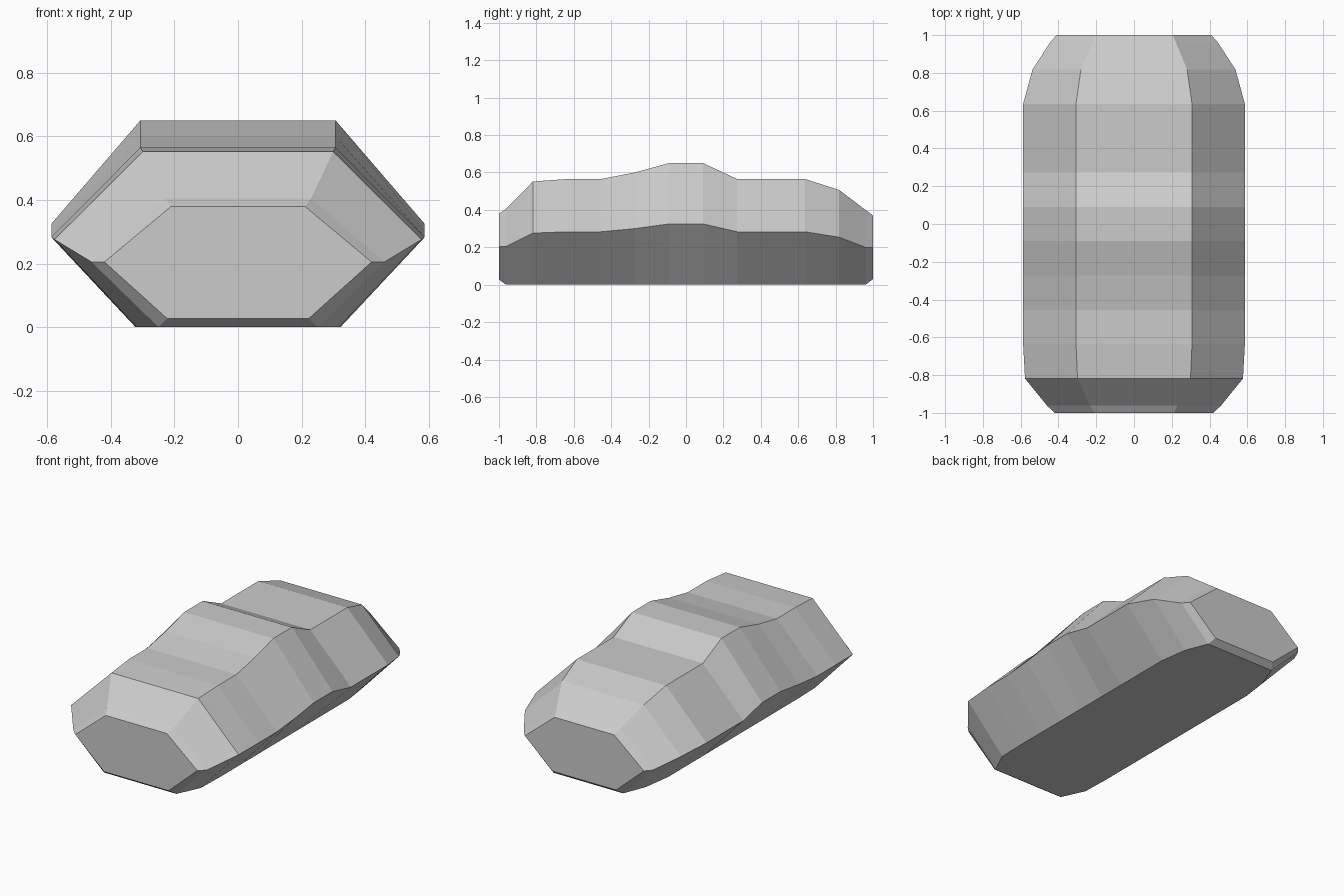
import bpy, bmesh

# Stations along the body: y, top z, middle z, bottom z, top / middle / bottom half width
FULL = (0.307, 0.587, 0.322)
stations = [
    (-1.00, 0.38, 0.205, 0.027, (0.21, 0.42, 0.222)),
    (-0.962, 0.405, 0.205, 0.0, (0.23, 0.46, 0.25)),
    (-0.818, 0.552, 0.276, 0.0, (0.299, 0.577, 0.317)),
    (-0.636, 0.565, 0.283, 0.0, FULL),
    (-0.455, 0.565, 0.283, 0.0, FULL),
    (-0.273, 0.60, 0.30, 0.0, FULL),
    (-0.091, 0.65, 0.325, 0.0, FULL),
    (0.091, 0.65, 0.325, 0.0, FULL),
    (0.273, 0.565, 0.283, 0.0, FULL),
    (0.636, 0.565, 0.283, 0.0, FULL),
    (0.818, 0.507, 0.254, 0.0, (0.281, 0.537, 0.296)),
    (0.96, 0.40, 0.20, 0.0, (0.222, 0.445, 0.24)),
    (1.00, 0.37, 0.20, 0.03, (0.205, 0.41, 0.218)),
]

# Loft the six-sided rings into one closed body
bm = bmesh.new()
rings = []
for y, top, mid, low, (wt, wm, wb) in stations:
    right = [(wb, low), (wm, mid), (wt, top)]
    outline = right + [(-x, z) for x, z in reversed(right)]
    rings.append([bm.verts.new((x, y, z)) for x, z in outline])
for a, b in zip(rings, rings[1:]):
    for i in range(6):
        j = (i + 1) % 6
        bm.faces.new((a[i], a[j], b[j], b[i]))
bm.faces.new(rings[0])
bm.faces.new(rings[-1])
bmesh.ops.recalc_face_normals(bm, faces=bm.faces)

mesh = bpy.data.meshes.new("faceted_body")
bm.to_mesh(mesh)
bm.free()
bpy.context.collection.objects.link(bpy.data.objects.new("faceted_body", mesh))
